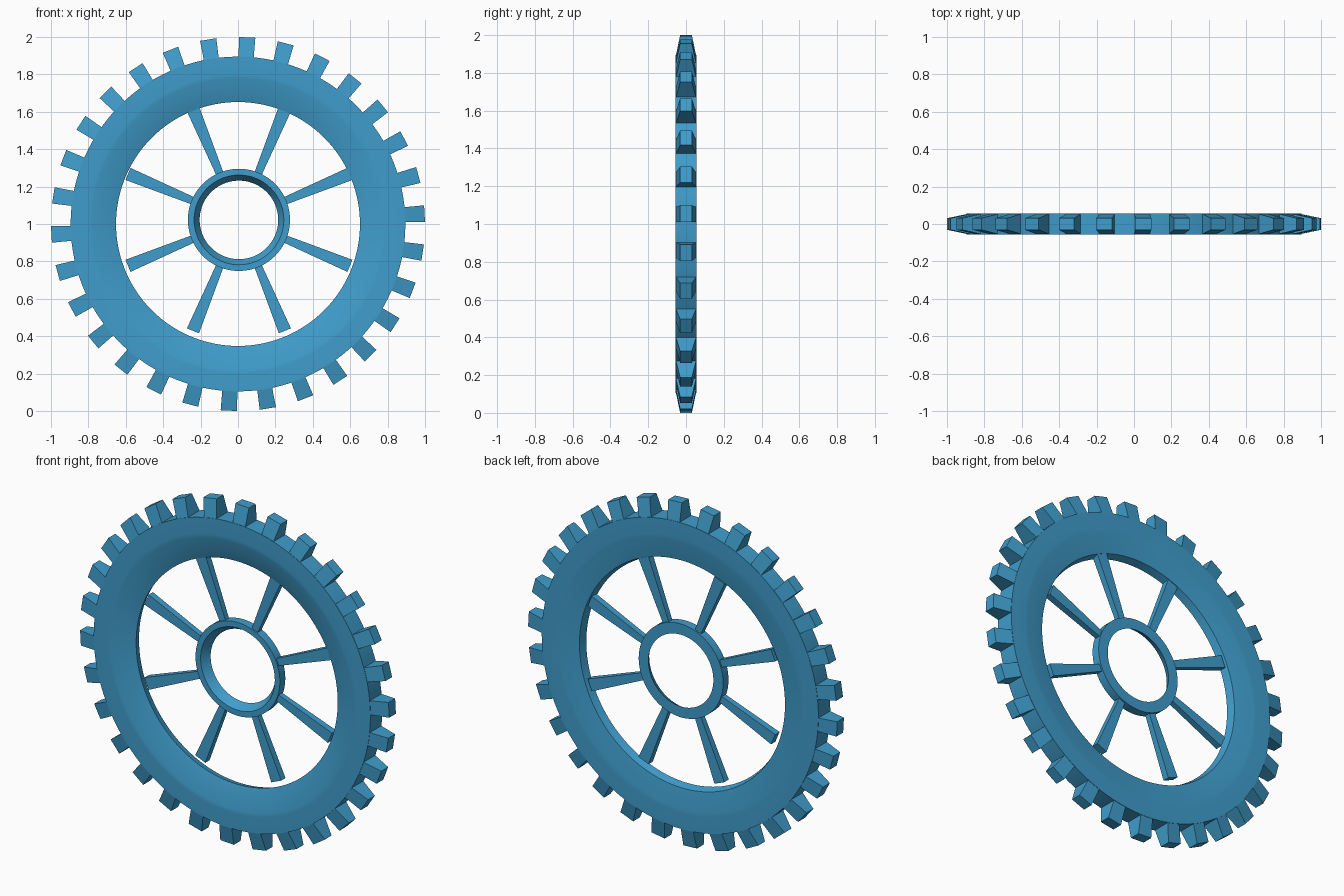
import bpy
import bmesh
from math import sin, cos, pi, radians
from mathutils import Vector

cube = bpy.data.objects.get("Cube")
if cube:
    bpy.data.objects.remove(cube, do_unlink=True)

blue = bpy.data.materials.new("blue_plastic")
blue.use_nodes = True
colour = (0.05, 0.335, 0.6, 1)
blue.diffuse_color = colour
blue.node_tree.nodes["Principled BSDF"].inputs["Base Color"].default_value = colour


def finish(bm, name, centre, smooth=False):
    bmesh.ops.recalc_face_normals(bm, faces=bm.faces)
    mesh = bpy.data.meshes.new(name)
    bm.to_mesh(mesh)
    bm.free()
    mesh.materials.append(blue)
    obj = bpy.data.objects.new(name, mesh)
    obj.location = centre
    bpy.context.collection.objects.link(obj)
    if smooth:
        bpy.ops.object.select_all(action="DESELECT")
        obj.select_set(True)
        bpy.context.view_layer.objects.active = obj
        bpy.ops.object.shade_smooth_by_angle(angle=radians(30))
    return obj


def lathe(name, profile, centre, steps=120):
    """Turn a closed (radius, y) profile around the y axis."""
    bm = bmesh.new()
    rings = [[bm.verts.new((r * sin(2 * pi * i / steps), y, r * cos(2 * pi * i / steps)))
              for r, y in profile] for i in range(steps)]
    n = len(profile)
    for i, ring in enumerate(rings):
        nxt = rings[(i + 1) % steps]
        for j in range(n):
            k = (j + 1) % n
            bm.faces.new((ring[j], ring[k], nxt[k], nxt[j]))
    return finish(bm, name, centre, smooth=True)


def radial_blocks(name, count, first_angle, inner, outer, centre):
    """Ring of tapered blocks; each end is (radius, half width, half depth)."""
    bm = bmesh.new()
    for i in range(count):
        a = first_angle + 2 * pi * i / count
        out, side = Vector((sin(a), 0, cos(a))), Vector((cos(a), 0, -sin(a)))
        ends = [[bm.verts.new(out * r + side * w * sx + Vector((0, d * sy, 0)))
                 for sx, sy in ((-1, -1), (1, -1), (1, 1), (-1, 1))]
                for r, w, d in (inner, outer)]
        for end in ends:
            bm.faces.new(end)
        for j in range(4):
            k = (j + 1) % 4
            bm.faces.new((ends[0][j], ends[0][k], ends[1][k], ends[1][j]))
    return finish(bm, name, centre)


wheel_centre = (0, 0, 1)
hub_centre = (0.005, 0.015, 1.022)

# Rim with dished faces on both sides
lathe("rim", [(0.652, -0.01), (0.78, -0.054), (0.80, -0.055), (0.895, -0.055),
              (0.895, 0.055), (0.80, 0.055), (0.78, 0.054), (0.665, 0.035)], wheel_centre)

# Gear teeth, narrowing in depth towards the tip
radial_blocks("teeth", 30, radians(2.8), (0.885, 0.04, 0.055), (0.999, 0.044, 0.031), wheel_centre)

# Hub ring with a bore that opens to the front
lathe("hub", [(0.24, -0.025), (0.273, -0.025), (0.273, 0.025), (0.21, 0.025)], hub_centre, 96)

# Spokes, widening outwards
radial_blocks("spokes", 8, radians(22.5), (0.255, 0.02, 0.016), (0.642, 0.035, 0.02), hub_centre)
